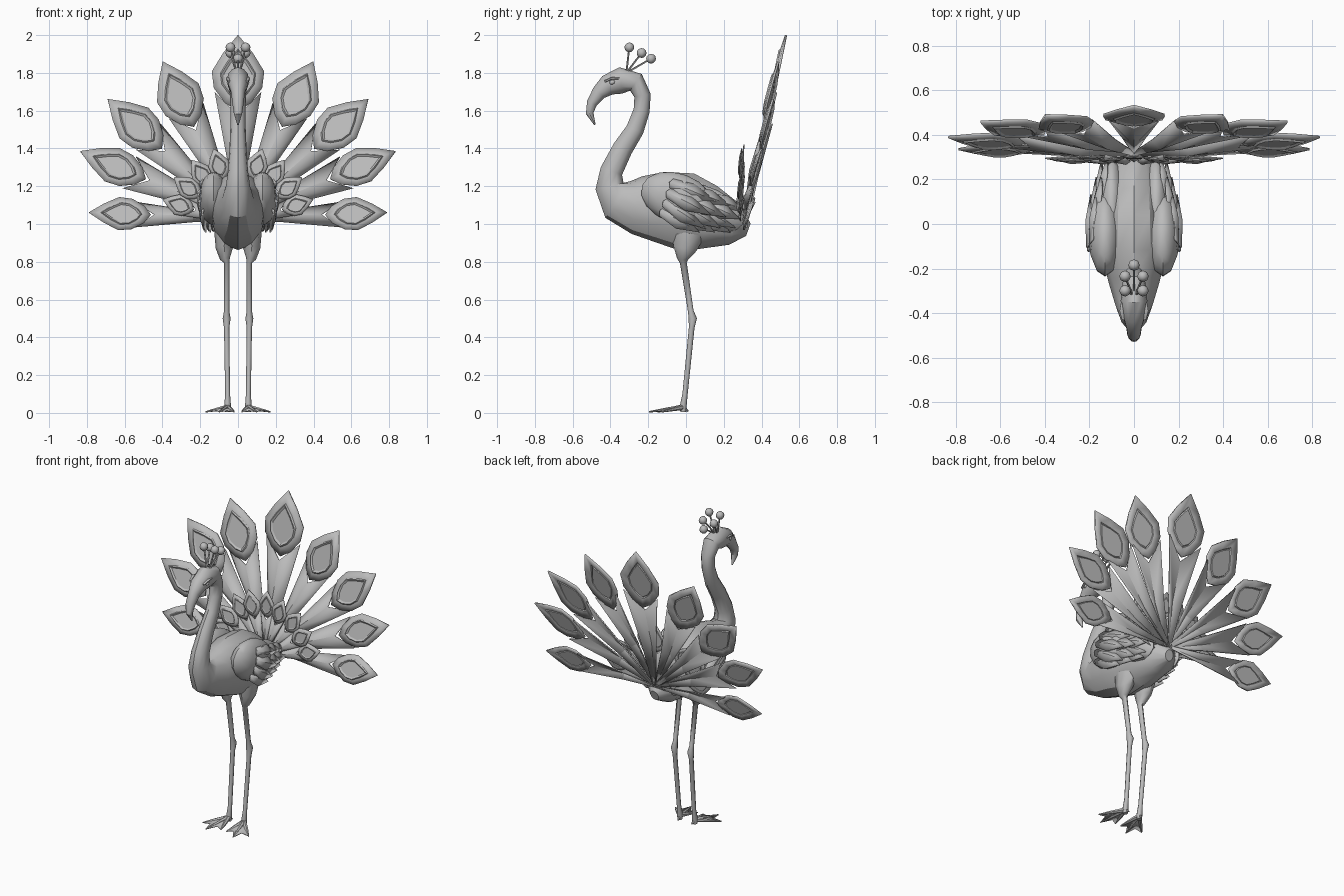
import bpy, bmesh, math
from mathutils import Vector, Matrix

cube = bpy.data.objects.get("Cube")
if cube:
    bpy.data.objects.remove(cube, do_unlink=True)

grey = bpy.data.materials.new("plain_grey")
grey.use_nodes = True
GREY = (0.5, 0.5, 0.5, 1)
grey.diffuse_color = GREY
grey.node_tree.nodes["Principled BSDF"].inputs["Base Color"].default_value = GREY


def finish(name, bm, angle=35, thickness=0):
    """Turn a bmesh into a shaded object, with optional thickness."""
    bmesh.ops.recalc_face_normals(bm, faces=bm.faces)
    me = bpy.data.meshes.new(name)
    bm.to_mesh(me)
    bm.free()
    me.materials.append(grey)
    ob = bpy.data.objects.new(name, me)
    bpy.context.collection.objects.link(ob)
    if thickness:
        mod = ob.modifiers.new("thickness", 'SOLIDIFY')
        mod.thickness, mod.offset = thickness, 0
    bpy.ops.object.select_all(action='DESELECT')
    ob.select_set(True)
    bpy.context.view_layer.objects.active = ob
    bpy.ops.object.shade_smooth_by_angle(angle=math.radians(angle))
    return ob


def loft(name, path, sides=8, angle=50):
    """Skin oval rings along a path of (x, y, z, half width, half height)."""
    bm = bmesh.new()
    pts = [Vector(p[:3]) for p in path]
    rings = []
    for i, p in enumerate(path):
        t = (pts[min(i + 1, len(pts) - 1)] - pts[max(i - 1, 0)]).normalized()
        side = Vector((1, 0, 0))
        side = (side - t * side.dot(t)).normalized()
        up = side.cross(t)
        rings.append([])
        for k in range(sides):
            a = math.tau * k / sides
            rings[-1].append(bm.verts.new(
                pts[i] + side * p[3] * math.sin(a) + up * p[4] * math.cos(a)))
    for r, s in zip(rings, rings[1:]):
        for k in range(sides):
            n = (k + 1) % sides
            bm.faces.new((r[k], r[n], s[n], s[k]))
    bm.faces.new(rings[0])
    bm.faces.new(rings[-1])
    return finish(name, bm, angle)


def ball(name, centre, radii, tilt=0, u=8, v=6, angle=50):
    bm = bmesh.new()
    m = (Matrix.Translation(centre) @ Matrix.Rotation(tilt, 4, 'X')
         @ Matrix.Diagonal((*radii, 1)))
    bmesh.ops.create_uvsphere(bm, u_segments=u, v_segments=v, radius=1, matrix=m)
    return finish(name, bm, angle)


# Body, neck, head and hooked beak in one skin: (y, z, half width, half height)
BODY = [(.33, .97, .03, .035), (.26, .995, .105, .11), (.12, 1.035, .13, .172),
        (0, 1.065, .145, .207), (-.14, 1.09, .145, .187), (-.26, 1.10, .115, .155),
        (-.36, 1.13, .085, .118), (-.405, 1.2, .064, .076), (-.395, 1.28, .053, .06),
        (-.335, 1.4, .045, .054), (-.27, 1.5, .041, .048), (-.235, 1.6, .04, .043),
        (-.23, 1.68, .042, .044), (-.265, 1.75, .052, .054), (-.345, 1.76, .06, .07),
        (-.415, 1.735, .05, .056), (-.46, 1.695, .036, .04), (-.498, 1.64, .03, .028),
        (-.51, 1.585, .022, .02), (-.482, 1.525, .004, .004)]
loft("body_neck_and_head", [(0, *p) for p in BODY], 12, 32)

# Crest of five stalks with knobs
for x, y, z in [(-.04, -.3, 1.935), (.04, -.3, 1.935), (-.04, -.235, 1.905),
                (.04, -.235, 1.905), (0, -.185, 1.875)]:
    loft("crest_stalk", [(x * .2, -.315, 1.8, .006, .006), (x, y, z, .005, .005)], 5)
    ball("crest_knob", (x, y, z), (.026, .026, .026))


def tail_feather(name, pivot, angle, length, quill_width, leaf_width, lean, twist):
    """Folded quill blade with a forked end, and a leaf carrying a raised eye."""
    c, s = math.cos(angle), math.sin(angle)
    along = Vector((c, lean * s, s))
    across = Vector((-s, lean * c, c)).normalized()
    out = along.cross(across).normalized()
    if out.y > 0:
        out = -out
    across = (across + out * twist).normalized()

    def place(u, v, n):
        return Vector(pivot) + (along * u + across * v + out * n) * length

    # quill blade, creased down the middle
    bm = bmesh.new()
    mid = [bm.verts.new(place(u, 0, n)) for u, n in ((0, .012), (.3, .035), (.56, .012))]
    for sgn in (1, -1):
        edge = [bm.verts.new(place(u, v * sgn * quill_width, n))
                for u, v, n in ((0, .01, 0), (.3, .045, 0), (.69, .105, -.012))]
        for i in range(2):
            bm.faces.new((mid[i], mid[i + 1], edge[i + 1], edge[i]))
    finish(name + "_quill", bm, 20, .008 * length)

    # leaf, with the eye raised from its middle
    bm = bmesh.new()
    half = [(.63, .05), (.71, .092), (.8, .1), (.9, .057)]
    outline = ([(.585, 0)] + half + [(1, 0)] + [(u, -v) for u, v in reversed(half)])
    rings = []
    for k, n in ((1, 0), (.66, .01), (.62, .018), (.56, .01)):
        rings.append([bm.verts.new(place(.765 + (u - .765) * k, v * k * leaf_width, n))
                      for u, v in outline])
    for r, q in zip(rings, rings[1:]):
        for i in range(len(r)):
            j = (i + 1) % len(r)
            bm.faces.new((r[i], r[j], q[j], q[i]))
    bm.faces.new(rings[-1])
    finish(name + "_eye_leaf", bm, 25, .012 * length)


# Large tail fan and the small fan in front: (angle, length, quill width, leaf width)
FAN = [(90, .97, 1.2, 1.42), (64.3, .92, 1.05, 1.33), (42.4, .934, 1.0, 1.22),
       (23, .907, 1.0, 1.1), (2.2, .79, .85, 1.15)]
for i in range(-4, 5):
    angle, length, quill, leaf = FAN[abs(i)]
    sgn = (i > 0) - (i < 0)
    angle = math.radians(90 - sgn * (90 - angle))
    step = .012 * (i % 2)
    tail_feather("tail_feather", (0, .33 - step, 1.03), angle, length,
                 quill, leaf, .206, -.12 * sgn)
    tail_feather("small_tail_feather", (0, .29 - step, 1.0),
                 math.radians(90 - i * 18), .42, 1.1, 1.35, .04, -.12 * sgn)


def wing_feather(root, tip, width, outward):
    """Pointed leaf with a raised spine, from root to tip."""
    root, tip = Vector(root), Vector(tip)
    d = tip - root
    side = d.cross(outward).normalized()
    bm = bmesh.new()
    spine = [bm.verts.new(root + d * t + outward * h)
             for t, h in ((0, .01), (.5, .018), (1, 0))]
    for sgn in (1, -1):
        edge = [bm.verts.new(root + d * t + side * w * width * sgn)
                for t, w in ((.05, .6), (.5, 1))]
        bm.faces.new((spine[0], spine[1], edge[1], edge[0]))
        bm.faces.new((spine[1], spine[2], edge[1]))
    finish("wing_feather", bm, 20, .008)


for sgn in (1, -1):
    # Folded wing: smooth shoulder and overlapping rows of feathers
    ball("wing_shoulder", (sgn * .13, -.045, 1.135), (.076, .2, .132), -.35, 12, 8)
    ball("wing_rear", (sgn * .1, .12, 1.085), (.055, .2, .105), -.45, 10, 8)
    for row in range(3):
        for k in range(4):
            f = k / 3
            y = -.09 + .1 * row - .05 * f
            z = 1.22 - .04 * row - (.15 - .03 * row) * f
            x = .16 - .024 * row + .042 * math.sin(math.pi * (.25 + .6 * f))
            a = math.radians(22 + 16 * f - 2 * row)
            reach = .27 - .03 * row
            wing_feather((sgn * x, y, z),
                         (sgn * (x - .025 + .016 * (k % 2)), y + reach * math.cos(a),
                          max(.955, z - reach * math.sin(a))),
                         .042, Vector((sgn, .15, .15)).normalized())

    # Eye and brow
    ball("eye", (sgn * .048, -.39, 1.75), (.012, .018, .012), .3)
    loft("brow", [(sgn * .047, -.43, 1.755, .008, .006), (sgn * .056, -.39, 1.772, .01, .007),
                  (sgn * .055, -.35, 1.77, .004, .004)], 6)

    # Thigh and jointed leg
    loft("leg", [(sgn * .07, .01, .95, .055, .09), (sgn * .073, -.005, .87, .045, .062),
                 (sgn * .069, -.018, .815, .026, .03), (sgn * .06, -.014, .795, .015, .018),
                 (sgn * .06, .025, .54, .014, .015), (sgn * .06, .036, .5, .021, .022),
                 (sgn * .06, .03, .45, .014, .015), (sgn * .055, -.005, .1, .013, .014),
                 (sgn * .055, -.015, .035, .018, .018), (sgn * .055, -.015, .005, .015, .015)])

    # Webbed foot with three toes and a short heel
    ankle = Vector((sgn * .055, -.015, .03))
    tips = [Vector((sgn * x, y, .006)) for x, y in ((.02, -.15), (.1, -.195), (.17, -.13))]
    for tip in tips:
        bend = ankle.lerp(tip, .55)
        loft("toe", [(*ankle, .015, .015), (*bend, .011, .009), (*tip, .003, .004)], 6)
    loft("heel", [(*ankle, .013, .013), (sgn * .05, .012, .008, .004, .004)], 6)
    bm = bmesh.new()
    top = bm.verts.new(ankle)
    for p, q in zip(tips, tips[1:]):
        inner = p.lerp(q, .5).lerp(ankle, .25)
        bm.faces.new([top] + [bm.verts.new(v) for v in (p, inner, q)])
    finish("foot_web", bm, 30, .006)
